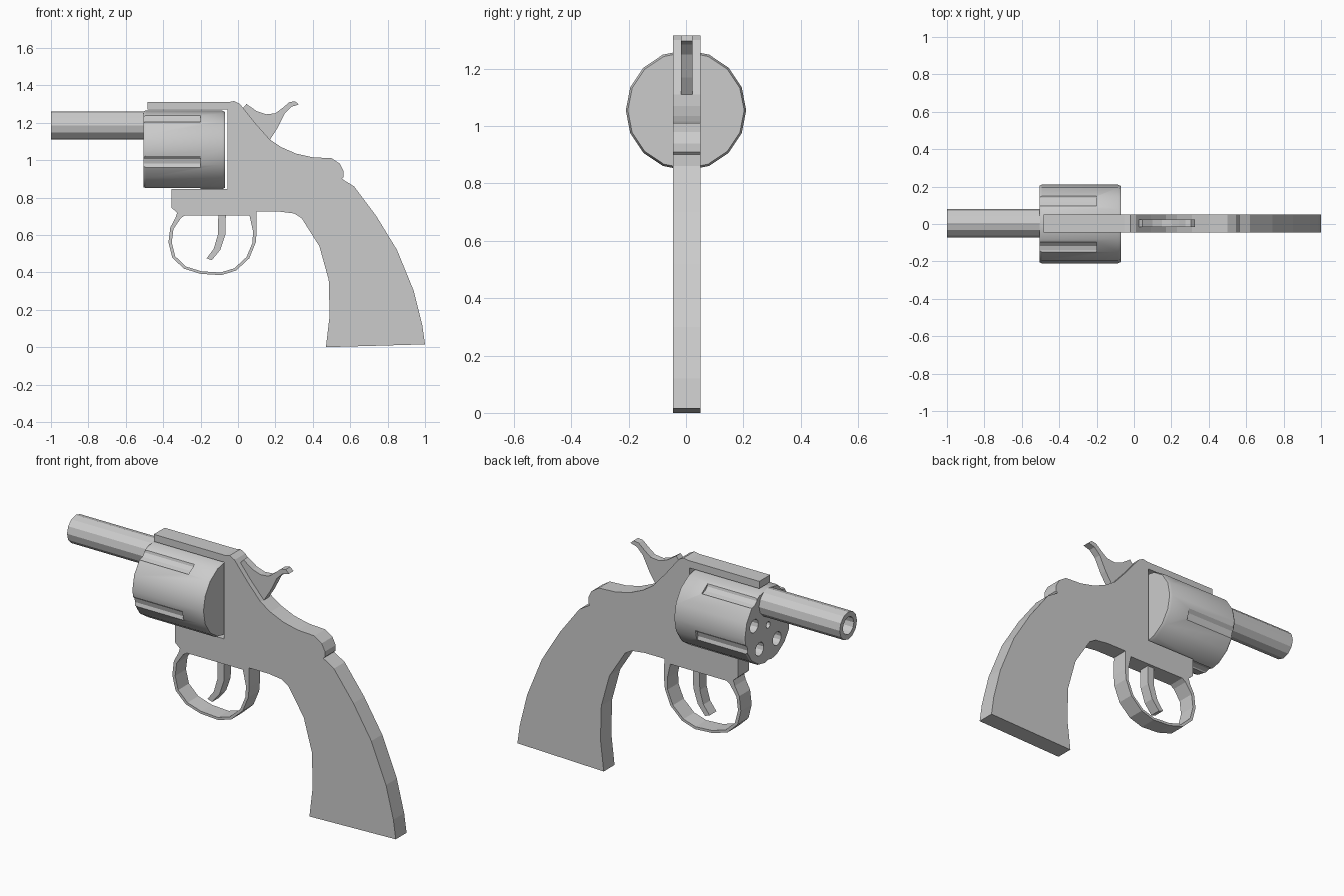
import bpy, bmesh
from math import sin, cos, pi, radians
from mathutils import Matrix

if "Cube" in bpy.data.objects:
    bpy.data.objects.remove(bpy.data.objects["Cube"])

Y0, Y1 = -0.045, 0.05          # frame thickness range
YC = 0.003                     # mid plane of the flat parts


def finish(name, bm):
    bmesh.ops.recalc_face_normals(bm, faces=bm.faces[:])
    me = bpy.data.meshes.new(name)
    bm.to_mesh(me)
    bm.free()
    ob = bpy.data.objects.new(name, me)
    bpy.context.collection.objects.link(ob)
    return ob


def plate(name, pts, y0=Y0, y1=Y1):
    """Extrude an x-z outline from y0 to y1."""
    bm = bmesh.new()
    face = bm.faces.new([bm.verts.new((x, y0, z)) for x, z in pts])
    new = bmesh.ops.extrude_face_region(bm, geom=[face])['geom']
    bmesh.ops.translate(bm, vec=(0, y1 - y0, 0),
                        verts=[v for v in new if isinstance(v, bmesh.types.BMVert)])
    return finish(name, bm)


def lathe(name, profile, sides, y, z, closed=False):
    """Revolve (x, radius) points about an x-parallel axis."""
    bm = bmesh.new()
    rings = [[bm.verts.new((x, y + r * cos(2 * pi * i / sides), z + r * sin(2 * pi * i / sides)))
              for i in range(sides)] for x, r in profile]
    pairs = list(zip(rings, rings[1:]))
    if closed:
        pairs.append((rings[-1], rings[0]))
    else:
        bm.faces.new(rings[0])
        bm.faces.new(rings[-1])
    for a, b in pairs:
        for i in range(sides):
            j = (i + 1) % sides
            bm.faces.new((a[i], a[j], b[j], b[i]))
    return finish(name, bm)


# Frame: top strap, back plate, sloped rear and lower bar
grip_joint = [(0.555, 0.90), (0.49, 0.90), (0.42, 0.875), (0.365, 0.82), (0.34, 0.76), (0.34, 0.69)]
plate("frame", [(-0.485, 1.27), (-0.485, 1.31), (-0.05, 1.31), (-0.02, 1.316), (0.01, 1.30),
                (0.09, 1.20), (0.17, 1.11), (0.23, 1.07), (0.31, 1.035), (0.40, 1.015),
                (0.50, 1.01), (0.545, 0.98), (0.565, 0.94), (0.565, 0.91)] + grip_joint +
      [(0.30, 0.715), (0.22, 0.725), (0.10, 0.725), (0.09, 0.705), (-0.31, 0.705),
       (-0.355, 0.745), (-0.355, 0.845), (-0.055, 0.845), (-0.055, 1.27)])

# Grip
plate("grip", grip_joint + [(0.435, 0.54), (0.485, 0.36), (0.49, 0.17), (0.47, 0.0), (1.0, 0.015),
                            (0.985, 0.12), (0.94, 0.30), (0.85, 0.52), (0.74, 0.70), (0.62, 0.86)])

# Trigger guard: outer outline plus a shrunken inner outline
outer = [(-0.335, 0.69), (-0.362, 0.64), (-0.372, 0.56), (-0.352, 0.48), (-0.29, 0.42), (-0.20, 0.392),
         (-0.09, 0.385), (-0.01, 0.41), (0.06, 0.475), (0.095, 0.56)]
inner = [(-0.135 + (x + 0.135) * 0.925, 0.55 + (z - 0.55) * 0.915) for x, z in outer]
plate("trigger_guard", [(-0.325, 0.72)] + outer + [(0.10, 0.62), (0.098, 0.725), (0.06, 0.71)] +
      [(0.08, 0.62)] + inner[:0:-1] + [(-0.305, 0.69), (-0.275, 0.71)])

# Trigger
plate("trigger", [(-0.105, 0.71), (-0.065, 0.71), (-0.068, 0.60), (-0.095, 0.52), (-0.14, 0.465),
                  (-0.168, 0.475), (-0.13, 0.525), (-0.108, 0.60)], YC - 0.03, YC + 0.03)

# Hammer
plate("hammer", [(0.02, 1.27), (0.045, 1.30), (0.10, 1.262), (0.15, 1.245), (0.20, 1.25), (0.24, 1.28),
                 (0.275, 1.31), (0.305, 1.315), (0.325, 1.297), (0.285, 1.285), (0.25, 1.25),
                 (0.21, 1.17), (0.165, 1.10), (0.06, 1.10)], YC - 0.02, YC + 0.02)

# Barrel tube
barrel = lathe("barrel", [(-1.0, 0.076), (-0.5, 0.076), (-0.5, 0.048), (-1.0, 0.048)], 12, 0.005, 1.185, True)

# Drum with chambers, centre hole and shallow flutes
CZ = 1.055
drum = lathe("drum", [(-0.505, 0.205), (-0.495, 0.21), (-0.085, 0.21), (-0.07, 0.203)], 16, 0, CZ)

cut = bmesh.new()


def add_cutter(dist, ang, r, x0, x1):
    m = (Matrix.Translation(((x0 + x1) / 2, dist * cos(ang), CZ + dist * sin(ang)))
         @ Matrix.Rotation(pi / 2, 4, 'Y'))
    bmesh.ops.create_cone(cut, cap_ends=True, segments=12, radius1=r, radius2=r, depth=x1 - x0, matrix=m)


for k in range(5):
    add_cutter(0.13, radians(90 + 72 * k), 0.037, -0.55, -0.2)
    add_cutter(0.24, radians(126 + 72 * k), 0.048, -0.55, -0.2)
add_cutter(0, 0, 0.018, -0.55, -0.3)
cutter = finish("drum_cutter", cut)
cutter.hide_render = True

mod = drum.modifiers.new("holes", 'BOOLEAN')
mod.object = cutter
mod.operation = 'DIFFERENCE'
mod.solver = 'EXACT'
bpy.ops.object.select_all(action='DESELECT')
bpy.context.view_layer.objects.active = drum
drum.select_set(True)
bpy.ops.object.modifier_apply(modifier="holes")
bpy.data.objects.remove(cutter, do_unlink=True)

# Smooth the round parts slightly, keeping edges sharp
barrel.select_set(True)
bpy.ops.object.shade_smooth_by_angle(angle=radians(25))
